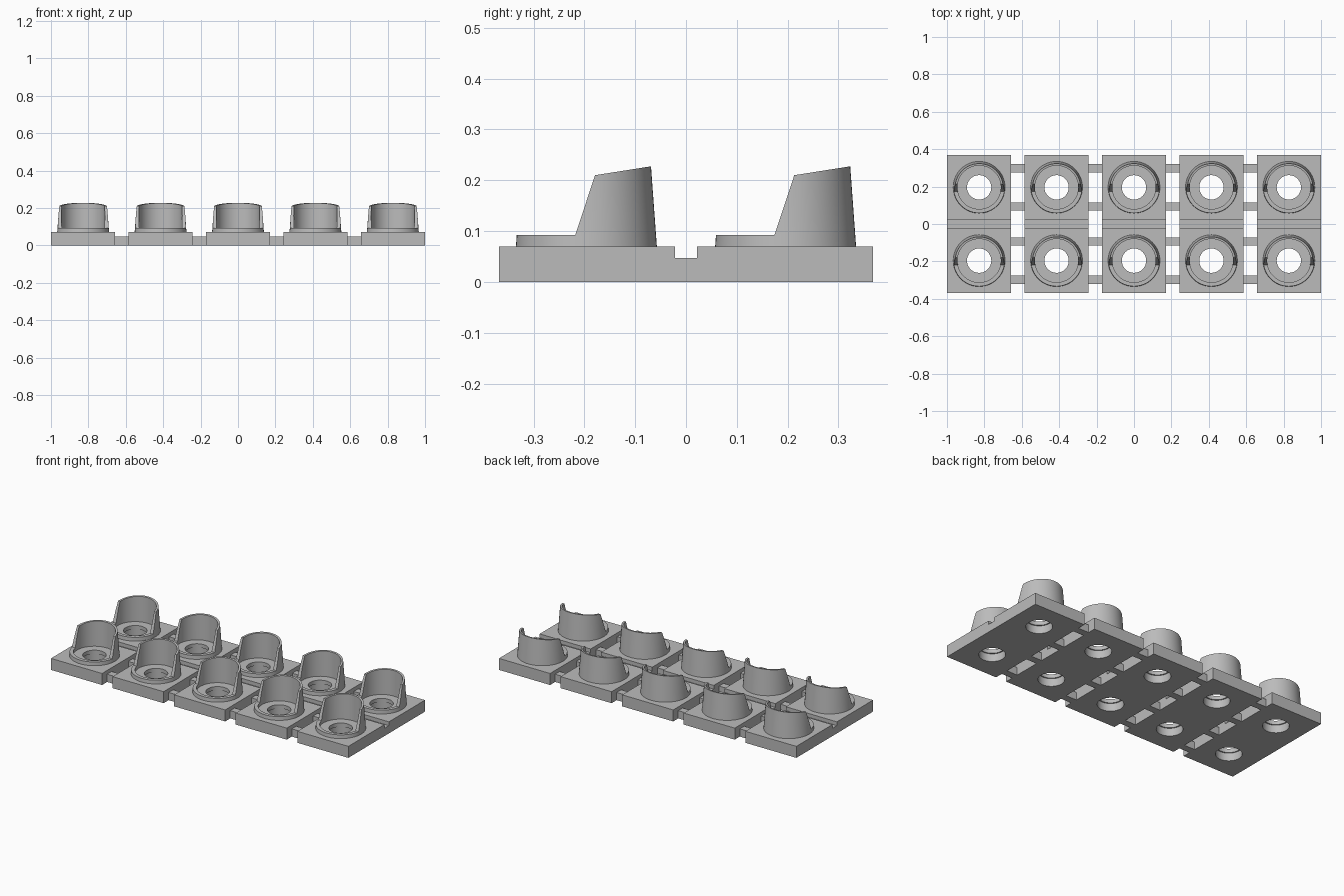
import bpy
import bmesh
from math import cos, sin, pi, radians

if "Cube" in bpy.data.objects:
    bpy.data.objects.remove(bpy.data.objects["Cube"], do_unlink=True)

PLATE_W, HALF_D, PLATE_H = 0.343, 0.368, 0.07
GROOVE, BAR_H = 0.022, 0.047
PITCH, ROW = 0.414, 0.196
SEGMENTS = 64

grey = bpy.data.materials.new("light_grey")
grey.use_nodes = True
grey.diffuse_color = (0.5, 0.5, 0.5, 1)
grey.node_tree.nodes["Principled BSDF"].inputs["Base Color"].default_value = (0.5, 0.5, 0.5, 1)


def finish(name, bm):
    bmesh.ops.recalc_face_normals(bm, faces=bm.faces)
    mesh = bpy.data.meshes.new(name)
    bm.to_mesh(mesh)
    bm.free()
    mesh.materials.append(grey)
    return place(name, mesh)


def place(name, mesh, location=(0, 0, 0)):
    obj = bpy.data.objects.new(name, mesh)
    obj.location = location
    bpy.context.collection.objects.link(obj)
    return obj


def prism(name, outline, width):
    """Extrude a (y, z) outline along x, centred on x = 0."""
    bm = bmesh.new()
    face = bm.faces.new([bm.verts.new((-width / 2, y, z)) for y, z in outline])
    moved = bmesh.ops.extrude_face_region(bm, geom=[face])["geom"]
    bmesh.ops.translate(bm, vec=(width, 0, 0),
                        verts=[v for v in moved if isinstance(v, bmesh.types.BMVert)])
    return finish(name, bm)


def lathe(name, profile, closed=True):
    """Revolve an (r, z) profile; an open profile gets end caps."""
    bm = bmesh.new()
    rings = []
    for r, z in profile:
        rings.append([bm.verts.new((r * cos(2 * pi * i / SEGMENTS),
                                    r * sin(2 * pi * i / SEGMENTS), z))
                      for i in range(SEGMENTS)])
    pairs = list(zip(rings, rings[1:]))
    if closed:
        pairs.append((rings[-1], rings[0]))
    else:
        bm.faces.new(rings[0])
        bm.faces.new(rings[-1])
    for a, b in pairs:
        for i in range(SEGMENTS):
            j = (i + 1) % SEGMENTS
            bm.faces.new((a[i], a[j], b[j], b[i]))
    return finish(name, bm)


def carve(obj, cutters):
    """Subtract the cutters and return the resulting mesh, removing the helpers."""
    for cutter in cutters:
        mod = obj.modifiers.new("cut", "BOOLEAN")
        mod.operation = "DIFFERENCE"
        mod.solver = "EXACT"
        mod.object = cutter
    graph = bpy.context.evaluated_depsgraph_get()
    mesh = bpy.data.meshes.new_from_object(obj.evaluated_get(graph))
    for helper in [obj, *cutters]:
        bpy.data.objects.remove(helper, do_unlink=True)
    mesh.shade_smooth()
    mesh.set_sharp_from_angle(angle=radians(30))
    return mesh


# Plate: grooved slab with two stepped holes
plate = prism("plate_blank", [
    (-HALF_D, 0), (HALF_D, 0), (HALF_D, PLATE_H), (GROOVE, PLATE_H),
    (GROOVE, BAR_H), (-GROOVE, BAR_H), (-GROOVE, PLATE_H), (-HALF_D, PLATE_H)], PLATE_W)
drills = []
for side in (-1, 1):
    drill = lathe("drill", [(0.072, -0.02), (0.072, BAR_H), (0.065, BAR_H), (0.065, 0.1)],
                  closed=False)
    drill.location.y = side * ROW
    drills.append(drill)
plate_mesh = carve(plate, drills)

# Cup: tapered wall, cut low at the front with a sloping shoulder and rim
wall = lathe("cup_blank", [(0.139, PLATE_H - 0.005), (0.1255, 0.25),
                           (0.116, 0.25), (0.116, PLATE_H - 0.005)])
trim = prism("trim", [(-0.2, 0.092), (-0.022, 0.092), (0.017, 0.21),
                      (0.2, 0.239), (0.2, 0.4), (-0.2, 0.4)], 0.5)
cup_mesh = carve(wall, [trim])

# Connecting bar between neighbouring plates
bar = prism("bar_blank", [(-0.0215, 0), (0.0215, 0), (0.0215, BAR_H), (-0.0215, BAR_H)],
            PITCH - PLATE_W)
bar_mesh = bar.data
bpy.data.objects.remove(bar, do_unlink=True)

# Assemble five columns of two cups
for col in range(5):
    x = (col - 2) * PITCH
    place(f"plate_{col + 1}", plate_mesh, (x, 0, 0))
    for row, side in (("front", -1), ("back", 1)):
        place(f"{row}_cup_{col + 1}", cup_mesh, (x, side * ROW, 0))
        if col < 4:
            for part, offset in (("inner", -0.102), ("outer", 0.102)):
                place(f"{row}_{part}_bar_{col + 1}", bar_mesh,
                      (x + PITCH / 2, side * (ROW + offset), 0))
